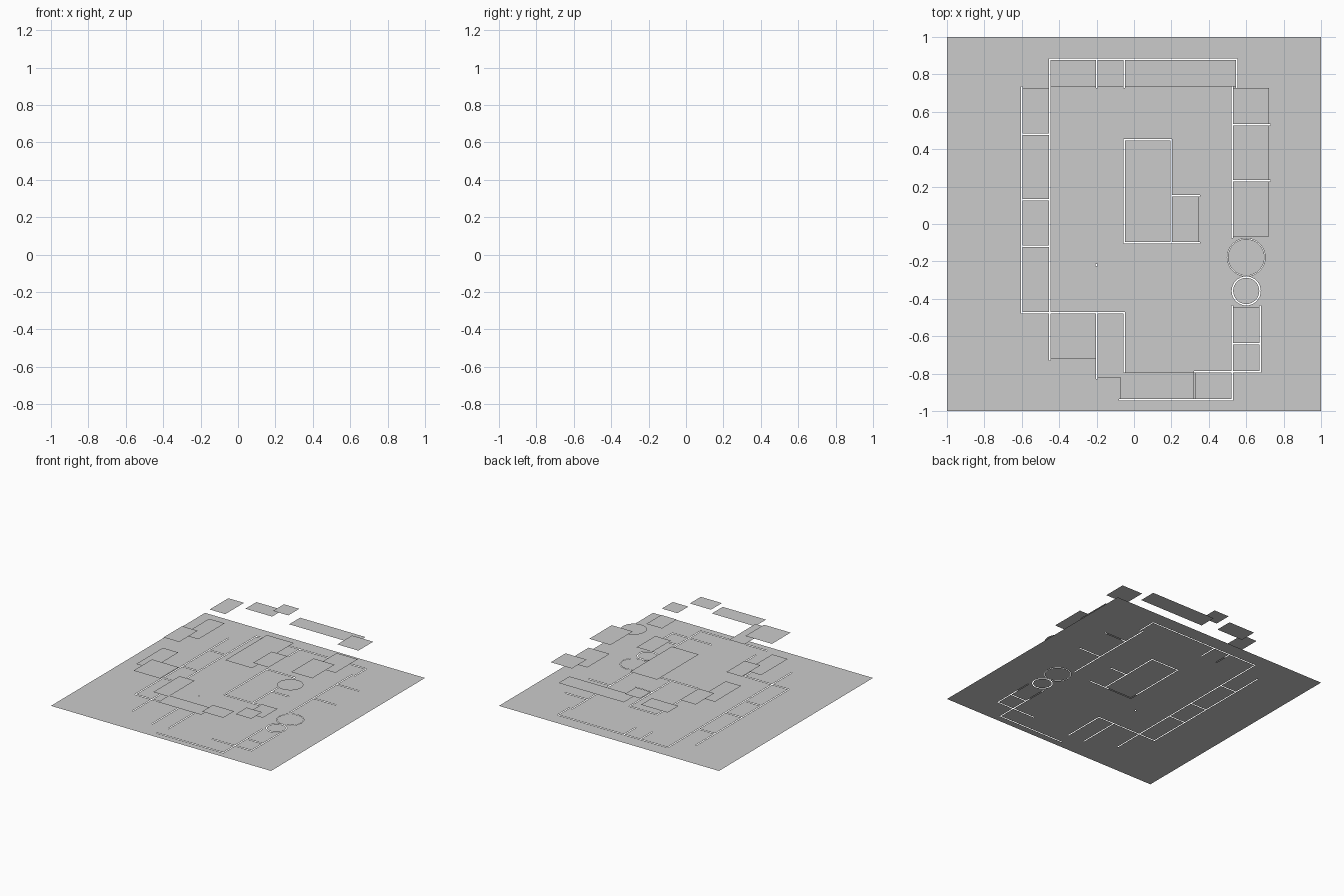
import bpy, bmesh, math

if "Cube" in bpy.data.objects:
    bpy.data.objects.remove(bpy.data.objects["Cube"])

W = 0.004  # half width of the narrow wall gaps

# Blocks: name, x0, x1, y0, y1, roof height, sides with a gap in the ground
BLOCKS = [
    ("north_west_roof", -0.45, -0.20, 0.73, 0.88, 0.284, "WNE"),
    ("north_tower_roof", -0.20, -0.053, 0.73, 0.88, 0.333, "NE"),
    ("north_hall_roof", -0.053, 0.55, 0.73, 0.88, 0.262, "NE"),
    ("west_tower_roof", -0.60, -0.45, 0.48, 0.73, 0.333, "WSE"),
    ("west_upper_roof", -0.60, -0.45, 0.13, 0.48, 0.26, "WSE"),
    ("west_middle_roof", -0.60, -0.45, -0.12, 0.13, 0.333, "WSE"),
    ("west_lower_roof", -0.60, -0.45, -0.475, -0.12, 0.25, "WSE"),
    ("east_upper_roof", 0.525, 0.725, 0.53, 0.73, 0.328, "WS"),
    ("east_middle_roof", 0.525, 0.725, 0.23, 0.53, 0.26, "WS"),
    ("east_lower_roof", 0.525, 0.725, -0.07, 0.23, 0.33, "W"),
    ("south_east_roof", 0.525, 0.675, -0.64, -0.44, 0.21, "WSE"),
    ("south_corner_roof", 0.525, 0.675, -0.79, -0.64, 0.259, "WSE"),
    ("south_right_roof", 0.325, 0.525, -0.94, -0.79, 0.284, "NES"),
    ("south_left_roof", -0.075, 0.325, -0.94, -0.79, 0.255, "S"),
    ("south_link_roof", -0.20, -0.053, -0.825, -0.475, 0.26, "WNE"),
    ("south_west_roof", -0.45, -0.20, -0.725, -0.475, 0.331, "WN"),
    ("centre_hall_roof", -0.053, 0.20, -0.10, 0.45, 0.284, "WNES"),
    ("centre_annex_roof", 0.20, 0.35, -0.10, 0.15, 0.33, "NS"),
]
# Round towers: x, y, half size of ground patch, gap outer radius, inner radius
ROUND = [(0.60, -0.178, 0.102, 0.1015, 0.098),
         (0.60, -0.358, 0.078, 0.0778, 0.070)]


def finish(bm, name):
    me = bpy.data.meshes.new(name)
    bm.normal_update()
    bm.to_mesh(me)
    bm.free()
    ob = bpy.data.objects.new(name, me)
    bpy.context.collection.objects.link(ob)
    return ob


def disc(bm, x, y, z, r, n=32):
    ring = [(x + r * math.cos(2 * math.pi * i / n),
             y + r * math.sin(2 * math.pi * i / n), z) for i in range(n)]
    bm.faces.new([bm.verts.new(p) for p in ring])


def rect(bm, x0, x1, y0, y1, z):
    bm.faces.new([bm.verts.new(p) for p in
                  ((x0, y0, z), (x1, y0, z), (x1, y1, z), (x0, y1, z))])


# Flat roofs
gaps = [(-0.205, -0.195, -0.225, -0.215)]
for name, x0, x1, y0, y1, z, sides in BLOCKS:
    bm = bmesh.new()
    rect(bm, x0 + W, x1 - W, y0 + W, y1 - W, z)
    finish(bm, name)
    strips = {"W": (x0, x0, y0, y1), "E": (x1, x1, y0, y1),
              "S": (x0, x1, y0, y0), "N": (x0, x1, y1, y1)}
    for s in sides:
        a, b, c, d = strips[s]
        gaps.append((a - W, b + W, c - W, d + W))

# Round tower roof
bm = bmesh.new()
disc(bm, 0.60, -0.178, 0.287, 0.098)
finish(bm, "round_tower_roof")

# Ground: a grid with the wall gaps left open
holes = gaps + [(x - h, x + h, y - h, y + h) for x, y, h, _, _ in ROUND]
xs = sorted({-1.0, 1.0} | {round(v, 4) for g in holes for v in g[:2]})
ys = sorted({-1.0, 1.0} | {round(v, 4) for g in holes for v in g[2:]})
bm = bmesh.new()
grid = [[bm.verts.new((x, y, 0)) for x in xs] for y in ys]
for j in range(len(ys) - 1):
    for i in range(len(xs) - 1):
        cx, cy = (xs[i] + xs[i + 1]) / 2, (ys[j] + ys[j + 1]) / 2
        if any(a < cx < b and c < cy < d for a, b, c, d in holes):
            continue
        bm.faces.new((grid[j][i], grid[j][i + 1],
                      grid[j + 1][i + 1], grid[j + 1][i]))
bmesh.ops.delete(bm, geom=[v for v in bm.verts if not v.link_faces],
                 context='VERTS')

# Round patches: square frame around each circle plus the inner floor
for x, y, h, r_out, r_in in ROUND:
    n = 32
    inner, outer = [], []
    for i in range(n):
        c, s = math.cos(2 * math.pi * i / n), math.sin(2 * math.pi * i / n)
        k = h / max(abs(c), abs(s))
        inner.append(bm.verts.new((x + r_out * c, y + r_out * s, 0)))
        outer.append(bm.verts.new((x + k * c, y + k * s, 0)))
    for i in range(n):
        j = (i + 1) % n
        bm.faces.new((inner[i], outer[i], outer[j], inner[j]))
    disc(bm, x, y, 0, r_in)
finish(bm, "ground")
